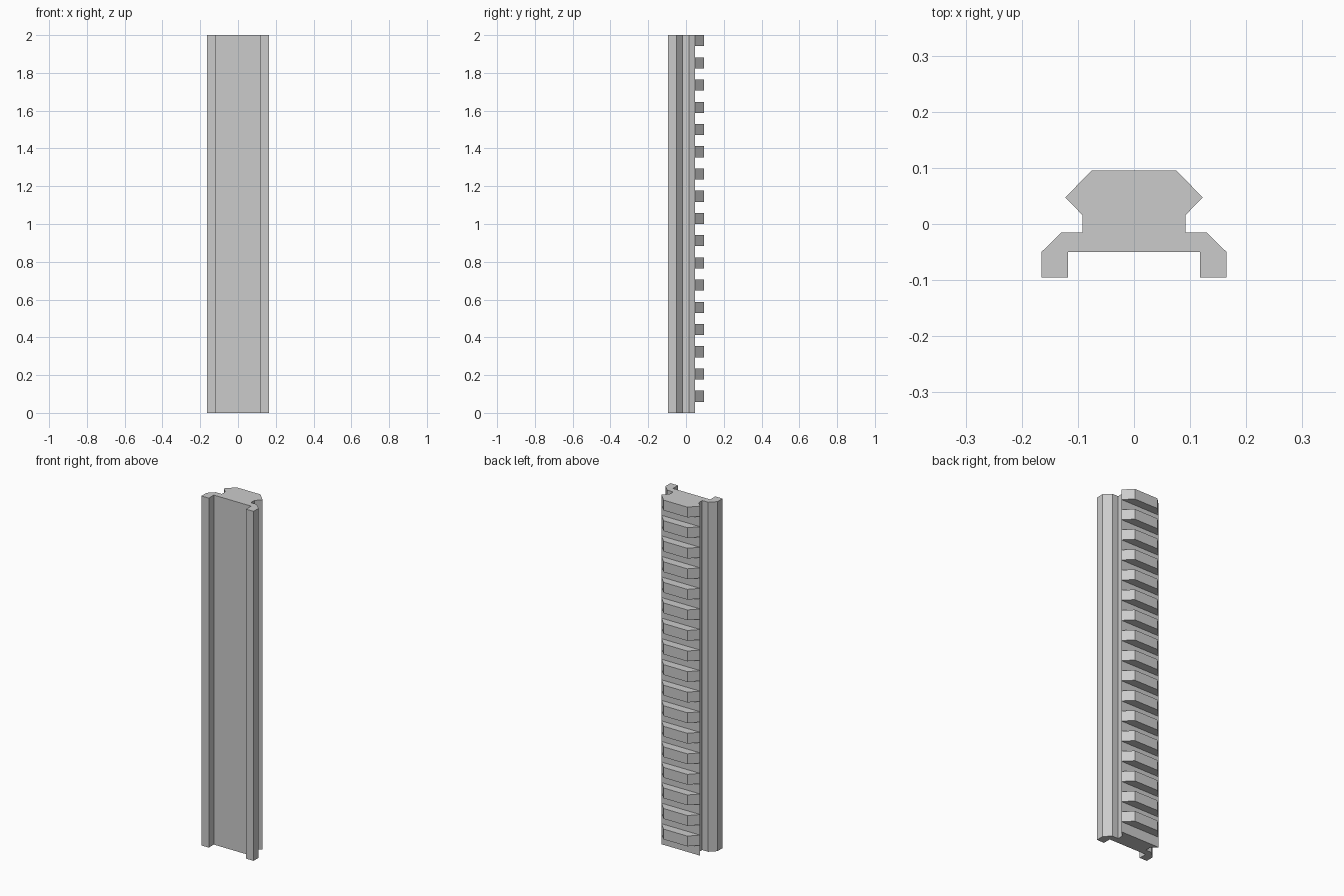
import bpy
import bmesh

cube = bpy.data.objects.get("Cube")
if cube:
    bpy.data.objects.remove(cube, do_unlink=True)

LENGTH = 2.0
TEETH = 17
STEP = LENGTH / (2 * TEETH)   # tooth height equals slot height

grey = bpy.data.materials.new("matte grey")
grey.use_nodes = True
grey.diffuse_color = (0.6, 0.6, 0.6, 1)
grey.node_tree.nodes["Principled BSDF"].inputs["Base Color"].default_value = (0.6, 0.6, 0.6, 1)


def prisms(name, half, spans):
    """Mirror a half profile in x and extrude it over each z span."""
    outline = half + [(-x, y) for x, y in reversed(half)]
    bm = bmesh.new()
    for low, high in spans:
        face = bm.faces.new([bm.verts.new((x, y, low)) for x, y in outline])
        top = bmesh.ops.extrude_face_region(bm, geom=[face])["geom"]
        verts = [v for v in top if isinstance(v, bmesh.types.BMVert)]
        bmesh.ops.translate(bm, verts=verts, vec=(0, 0, high - low))
    bmesh.ops.recalc_face_normals(bm, faces=bm.faces)
    mesh = bpy.data.meshes.new(name)
    bm.to_mesh(mesh)
    bm.free()
    mesh.materials.append(grey)
    obj = bpy.data.objects.new(name, mesh)
    bpy.context.collection.objects.link(obj)
    return obj


# Continuous rail: clip legs, chamfered shoulders, neck and flared head
prisms("rail_body", [
    (0.118, -0.05), (0.118, -0.0955), (0.165, -0.0955), (0.165, -0.05),
    (0.13, -0.0155), (0.092, -0.0155), (0.092, 0.016), (0.1225, 0.0475),
], [(0, LENGTH)])

# Bevelled cross teeth, with a slot below each one
prisms("rail_teeth", [(0.1225, 0.0475), (0.075, 0.0955)],
       [((2 * i + 1) * STEP, (2 * i + 2) * STEP) for i in range(TEETH)])
